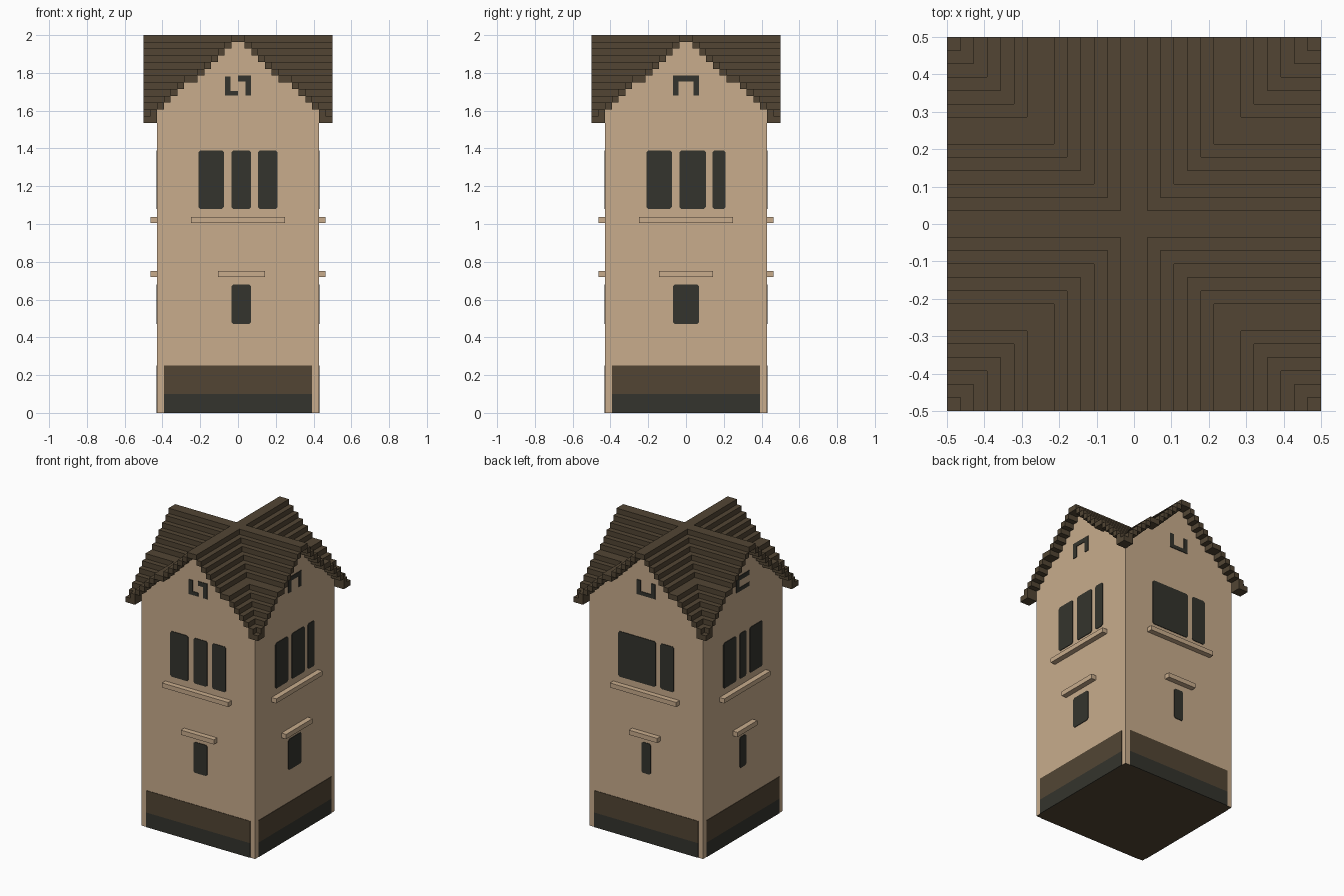
import bpy, bmesh, math
from mathutils import Matrix

if "Cube" in bpy.data.objects:
    bpy.data.objects.remove(bpy.data.objects["Cube"])

V = 1 / 28          # block size
WALL = 12 * V       # half width of the tower
N_SIDES = ("front", "right", "back", "left")


def material(name, rgb):
    m = bpy.data.materials.new(name)
    m.diffuse_color = (*rgb, 1)
    m.use_nodes = True
    m.node_tree.nodes["Principled BSDF"].inputs["Base Color"].default_value = m.diffuse_color
    return m


TAN = material("tan_plaster", (0.578, 0.413, 0.262))
BROWN = material("dark_brown", (0.084, 0.060, 0.034))
DARK = material("charcoal", (0.034, 0.034, 0.026))


def finish(bm, name, *mats):
    bmesh.ops.recalc_face_normals(bm, faces=bm.faces)
    me = bpy.data.meshes.new(name)
    bm.to_mesh(me)
    bm.free()
    for m in mats:
        me.materials.append(m)
    ob = bpy.data.objects.new(name, me)
    bpy.context.collection.objects.link(ob)
    return ob


def prism(bm, pts, vec):
    """Extrude a closed outline of 3D points along vec."""
    face = bm.faces.new([bm.verts.new(p) for p in pts])
    ext = bmesh.ops.extrude_face_region(bm, geom=[face], use_keep_orig=True)
    bmesh.ops.translate(bm, vec=vec, verts=[v for v in ext["geom"] if isinstance(v, bmesh.types.BMVert)])


def wall_parts(name, side, rects, mat, depth=0.004, cut=0.0):
    """Raised rectangles (u0, u1, z0, z1) on one wall, optional clipped corners."""
    bm = bmesh.new()
    for u0, u1, z0, z1 in rects:
        if cut:
            c = cut
            o = [(u0 + c, z0), (u1 - c, z0), (u1, z0 + c), (u1, z1 - c),
                 (u1 - c, z1), (u0 + c, z1), (u0, z1 - c), (u0, z0 + c)]
        else:
            o = [(u0, z0), (u1, z0), (u1, z1), (u0, z1)]
        prism(bm, [(u, -WALL, z) for u, z in o], (0, -depth, 0))
    bm.transform(Matrix.Rotation(math.radians(90 * side), 4, 'Z'))
    return finish(bm, name + "_" + N_SIDES[side], mat)


def step_top(i):
    """Height of roof step i counted out from the ridge; steps 6 and 7 are level."""
    return 2 - V * (i if i <= 6 else i - 1)


# tower body, dark underside
bm = bmesh.new()
eave = step_top(11) - V
prism(bm, [(-WALL, -WALL, 0), (WALL, -WALL, 0), (WALL, WALL, 0), (-WALL, WALL, 0)], (0, 0, eave))
bmesh.ops.recalc_face_normals(bm, faces=bm.faces)
for f in bm.faces:
    f.material_index = 1 if f.normal.z < -0.5 else 0
finish(bm, "tower_body", TAN, BROWN)

# stepped gable walls
half = []
for i in range(11):
    z = step_top(i) - V
    half += [(i * V, z), ((i + 1) * V, z)]
half.append((11 * V, eave))
outline = half[1:] + [(-u, z) for u, z in reversed(half[1:])]
for s in range(4):
    bm = bmesh.new()
    prism(bm, [(u, -WALL, z) for u, z in outline], (0, V, 0))
    bmesh.ops.remove_doubles(bm, verts=bm.verts, dist=1e-5)
    bm.transform(Matrix.Rotation(math.radians(90 * s), 4, 'Z'))
    finish(bm, "gable_wall_" + N_SIDES[s], TAN)

# crossed stepped roof: one L-shaped course per step, mirrored to four quadrants
bm = bmesh.new()
for i in range(14):
    a, b, e = i * V, (i + 1) * V, 0.5
    z1 = step_top(i)
    z0 = z1 - (2 * V if i == 12 else V)
    if i < 13:
        pts = [(a, a), (e, a), (e, b), (b, b), (b, e), (a, e)]
    else:
        pts = [(a, a), (e, a), (e, e), (a, e)]
    prism(bm, [(x, y, z0) for x, y in pts], (0, 0, z1 - z0))
bmesh.ops.recalc_face_normals(bm, faces=bm.faces)
inner = [f for f in bm.faces if all(abs(v.co.x) < 1e-5 for v in f.verts)
         or all(abs(v.co.y) < 1e-5 for v in f.verts)]
bmesh.ops.delete(bm, geom=inner, context='FACES')
roof = finish(bm, "stepped_roof", BROWN)
mir = roof.modifiers.new("quadrants", 'MIRROR')
mir.use_axis = (True, True, False)

# painted base bands
for s in range(4):
    wall_parts("base_band_lower", s, [(-11 * V, 11 * V, 0, 0.1)], DARK, 0.003)
    wall_parts("base_band_upper", s, [(-11 * V, 11 * V, 0.1, 0.25)], BROWN, 0.003)

# window spans per side: upper row, lower window, lower ledge
upper = [[(-.21, -.075), (-.035, .07), (.105, .21)],
         [(-.21, -.075), (-.035, .105), (.14, .21)],
         [(-.21, .073), (.108, .21)],
         [(-.21, -.073), (-.035, .035), (.073, .21)]]
lower = [(-.035, .07), (-.07, .07), (-.035, .035), (-.035, .035)]
ledge = [(-.107, .143), (-.143, .143), (-.107, .107), (-.107, .107)]

# gable vents made of bars
L_BAR, R_BAR = (-.07, -.04, 1.68, 1.78), (.04, .07, 1.68, 1.78)
TOP, BASE = (-.07, .07, 1.755, 1.785), (-.07, .07, 1.68, 1.705)
vents = [[(-.07, -.04, 1.69, 1.78), (-.07, 0, 1.68, 1.705), (0, .07, 1.755, 1.785), R_BAR],
         [TOP, L_BAR, R_BAR],
         [BASE, L_BAR, R_BAR],
         [TOP, BASE, L_BAR]]

for s in range(4):
    wall_parts("upper_windows", s, [(a, b, 1.08, 1.39) for a, b in upper[s]], DARK, cut=0.01)
    wall_parts("lower_window", s, [(*lower[s], 0.47, 0.68)], DARK, cut=0.01)
    wall_parts("gable_vent", s, vents[s], DARK)
    wall_parts("upper_sill", s, [(-.25, .25, 1.005, 1.036)], TAN, V)
    wall_parts("lower_ledge", s, [(*ledge[s], 0.72, 0.752)], TAN, V)
